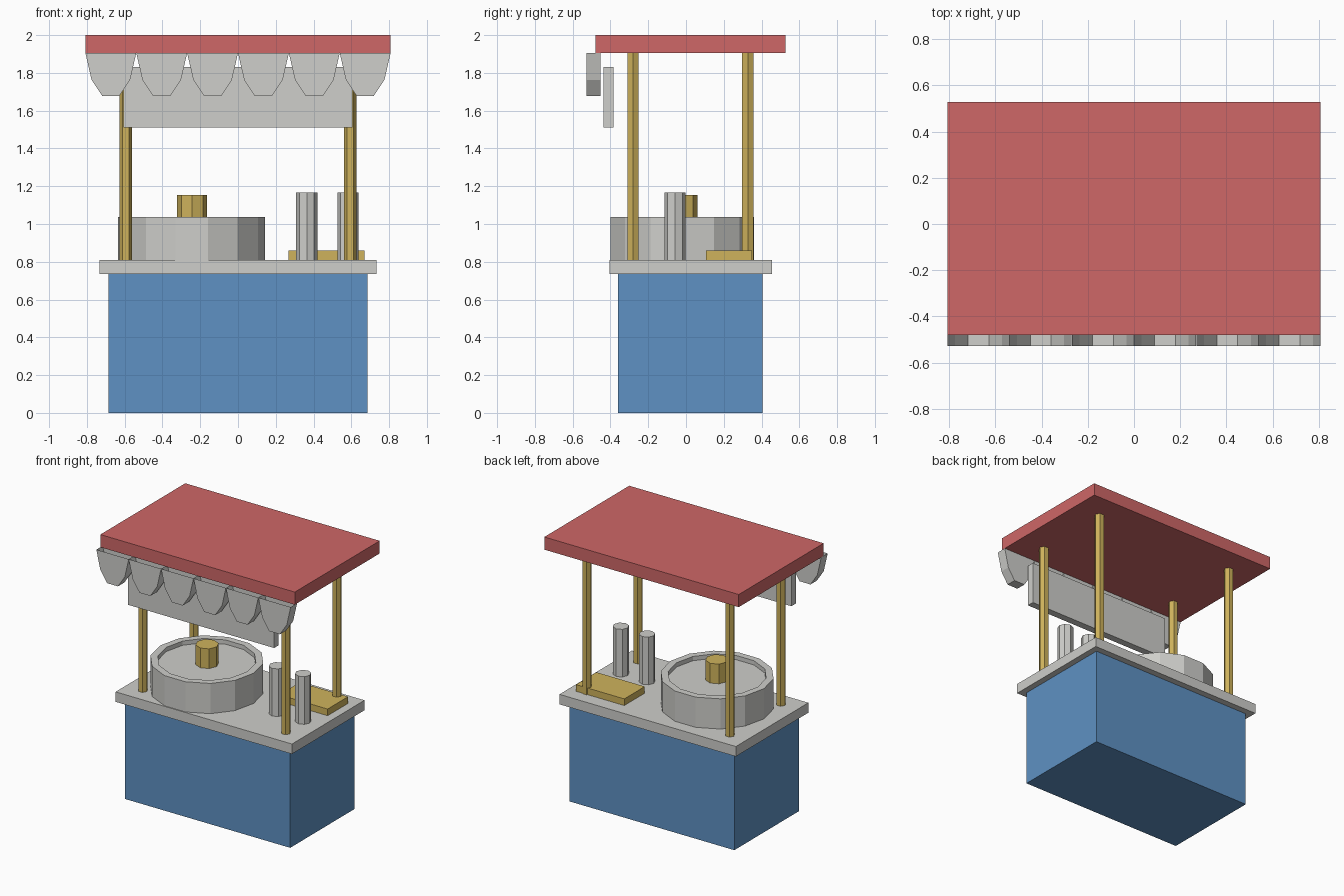
import bpy, bmesh, math

default = bpy.data.objects.get("Cube")
if default:
    bpy.data.objects.remove(default, do_unlink=True)


def make_material(name, srgb):
    linear = [((c + 0.055) / 1.055) ** 2.4 for c in srgb] + [1.0]
    mat = bpy.data.materials.new(name)
    mat.use_nodes = True
    mat.diffuse_color = linear
    mat.node_tree.nodes["Principled BSDF"].inputs["Base Color"].default_value = linear
    return mat


RED = make_material("canopy red", (0.81, 0.405, 0.405))
BLUE = make_material("cabinet blue", (0.37, 0.57, 0.765))
GREY = make_material("pale grey", (0.81, 0.81, 0.795))
GOLD = make_material("gold", (0.81, 0.70, 0.36))


def finish(name, bm, mat):
    mesh = bpy.data.meshes.new(name)
    bm.to_mesh(mesh)
    bm.free()
    mesh.materials.append(mat)
    obj = bpy.data.objects.new(name, mesh)
    bpy.context.collection.objects.link(obj)
    return obj


def box(name, mat, x, y, z):
    """Box from (min, max) pairs."""
    bm = bmesh.new()
    bmesh.ops.create_cube(bm, size=1)
    for v in bm.verts:
        for i, (lo, hi) in enumerate((x, y, z)):
            v.co[i] = lo if v.co[i] < 0 else hi
    return finish(name, bm, mat)


def lathe(name, mat, x, y, sides, profile):
    """Faceted turned part from (radius, height) rings, closed at both ends."""
    bm = bmesh.new()
    rings = []
    for r, z in profile:
        angles = [math.tau * k / sides for k in range(sides)]
        rings.append([bm.verts.new((x + r * math.cos(a), y + r * math.sin(a), z))
                      for a in angles])
    for a, b in zip(rings, rings[1:]):
        for k in range(sides):
            n = (k + 1) % sides
            bm.faces.new((a[k], a[n], b[n], b[k]))
    bm.faces.new(rings[0][::-1])
    bm.faces.new(rings[-1])
    return finish(name, bm, mat)


def scallop(name, mat, cx, y0, y1, half_outline):
    """Hanging flap, open along its top edge under the roof."""
    outline = [(cx - w, z) for w, z in half_outline]
    outline += [(cx + w, z) for w, z in reversed(half_outline)]
    bm = bmesh.new()
    front = [bm.verts.new((x, y0, z)) for x, z in outline]
    back = [bm.verts.new((x, y1, z)) for x, z in outline]
    bm.faces.new(front)
    bm.faces.new(back[::-1])
    for k in range(len(outline) - 1):
        bm.faces.new((front[k + 1], front[k], back[k], back[k + 1]))
    return finish(name, bm, mat)


# Cabinet, counter and roof
box("cabinet", BLUE, (-0.686, 0.686), (-0.36, 0.406), (0, 0.735))
box("countertop", GREY, (-0.733, 0.733), (-0.406, 0.455), (0.735, 0.81))
box("roof", RED, (-0.808, 0.808), (-0.48, 0.528), (1.905, 2.0))

# Four hexagonal posts
for side, x in (("right", -0.594), ("left", 0.594)):
    for end, y in (("front", -0.28), ("back", 0.327)):
        lathe(f"{end}_{side}_post", GOLD, x, y, 6, [(0.034, 0.81), (0.034, 1.905)])

# Scalloped valance and the sign board behind it
flap = [(0.1345, 1.905), (0.102, 1.763), (0.045, 1.677)]
for i in range(6):
    scallop(f"valance_scallop_{i + 1}", GREY, (i - 2.5) * 0.2693, -0.528, -0.452, flap)
box("sign_board", GREY, (-0.607, 0.607), (-0.438, -0.384), (1.51, 1.83))

# Round tub with a recessed top and centre hub
lathe("tub", GREY, -0.245, -0.02, 14,
      [(0.389, 0.81), (0.389, 1.037), (0.338, 1.037), (0.338, 1.005)])
lathe("tub_hub", GOLD, -0.243, -0.02, 8, [(0.08, 1.005), (0.08, 1.153)])

# Two canisters and the serving tray
for i, x in enumerate((0.364, 0.582)):
    lathe(f"canister_{i + 1}", GREY, x, -0.058, 8, [(0.056, 0.81), (0.056, 1.168)])
box("serving_tray", GOLD, (0.268, 0.67), (0.107, 0.35), (0.81, 0.86))
